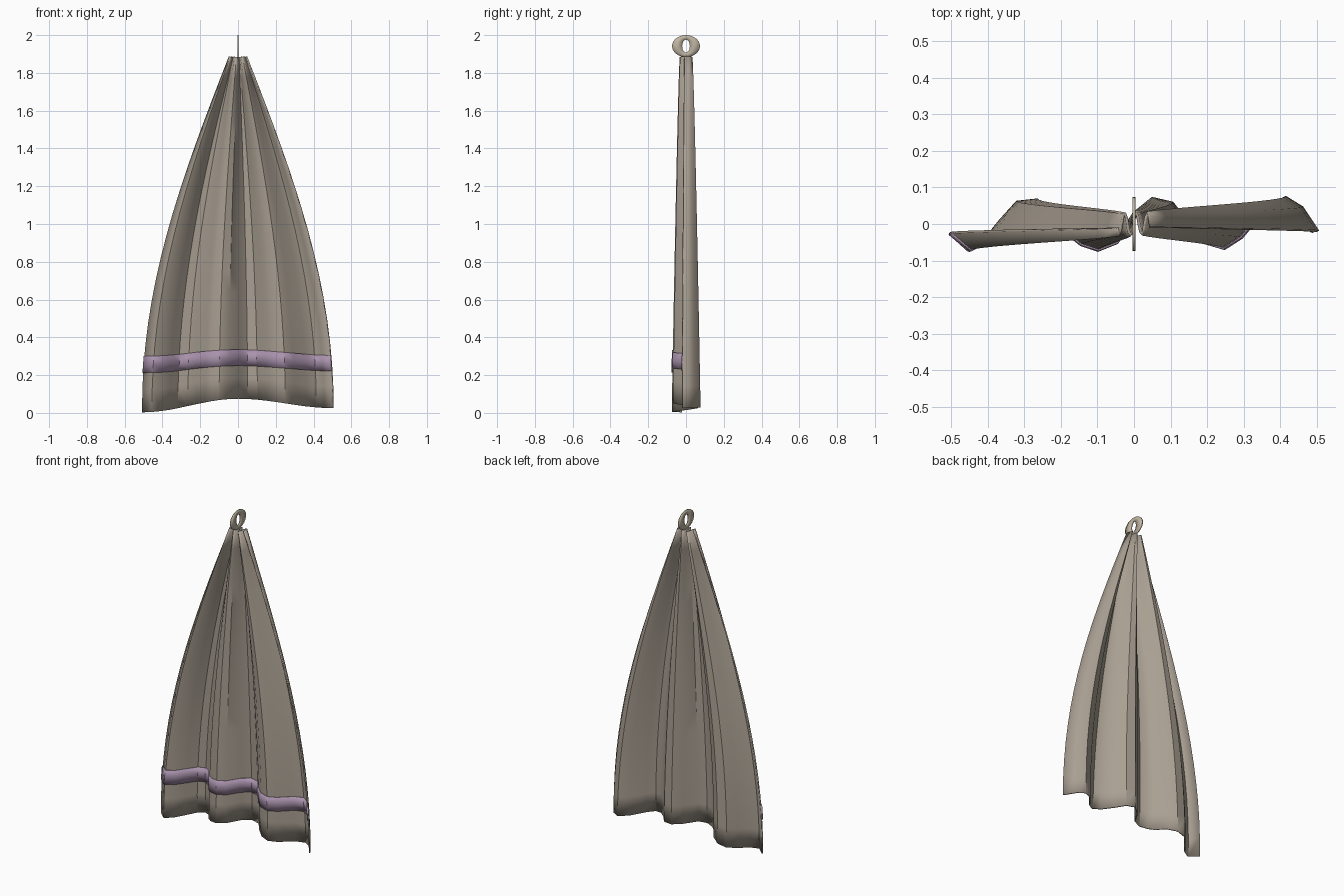
import bpy, bmesh, math

if "Cube" in bpy.data.objects:
    bpy.data.objects.remove(bpy.data.objects["Cube"])

TOP = 1.885
# pleated cross-section of the hem (x, y)
HEM = [(-.505, -.025), (-.455, -.071), (-.41, -.045), (-.365, .01), (-.32, .06),
       (-.265, .066), (-.215, .03), (-.175, -.03), (-.145, -.055), (-.10, -.071),
       (-.05, -.05), (0, .03), (.05, .071), (.105, .058), (.15, 0), (.20, -.05),
       (.25, -.066), (.295, -.035), (.36, .045), (.415, .073), (.46, .045), (.503, -.02)]


def mat(name, color):
    m = bpy.data.materials.new(name)
    m.diffuse_color = (*color, 1)
    m.use_nodes = True
    m.node_tree.nodes["Principled BSDF"].inputs["Base Color"].default_value = m.diffuse_color
    return m


def point(i, z):
    # cloth fans out from the gathered top to the hem
    t = max(0, min(1, (TOP - z) / 1.85))
    s = math.sin(t * math.pi / 2)
    x, y = HEM[i]
    return (x * (.09 + .91 * s), y * (.42 + .58 * t ** .8), z)


def finish(name, bm, material, thickness, offset):
    me = bpy.data.meshes.new(name)
    bm.to_mesh(me)
    bm.free()
    ob = bpy.data.objects.new(name, me)
    bpy.context.collection.objects.link(ob)
    me.materials.append(material)
    mod = ob.modifiers.new("thickness", 'SOLIDIFY')
    mod.thickness, mod.offset = thickness, offset
    bpy.ops.object.select_all(action='DESELECT')
    bpy.context.view_layer.objects.active = ob
    ob.select_set(True)
    bpy.ops.object.shade_smooth_by_angle(angle=math.radians(35))
    return ob


def sheet(name, z_top, z_bottom, rows, material, thickness, offset):
    bm = bmesh.new()
    grid = []
    for r in range(rows + 1):
        v = r / rows
        grid.append([bm.verts.new(point(i, z_top(x) * (1 - v) + z_bottom(x) * v))
                     for i, (x, _) in enumerate(HEM)])
    for a, b in zip(grid, grid[1:]):
        for i in range(len(HEM) - 1):
            bm.faces.new((a[i], b[i], b[i + 1], a[i + 1]))
    return finish(name, bm, material, thickness, offset)


def arch(mid, left, right):
    # height curve: highest at the centre, lower towards both sides
    return lambda x: mid - (mid - (left if x < 0 else right)) * math.sin(math.pi * x / 1.02) ** 2


cloth_mat = mat("cloth", (.40, .35, .29))
stripe_mat = mat("stripe", (.40, .29, .42))
loop_mat = mat("loop", (.52, .46, .36))

# hanging cloth and the woven stripe on its front
sheet("towel_cloth", lambda x: TOP, arch(.075, .003, .025), 16, cloth_mat, .008, 0)
sheet("towel_stripe", arch(.335, .30, .305), arch(.25, .212, .222), 2, stripe_mat, .009, 1)

# flat oval hanging loop
bm = bmesh.new()
N = 28
ring = []
for k in range(N):
    a = 2 * math.pi * k / N
    c, s = math.cos(a), math.sin(a)
    ring.append((bm.verts.new((0, .074 * c, 1.942 + .058 * s)),
                 bm.verts.new((0, .020 * c, 1.942 + .034 * s))))
for k in range(N):
    a, b = ring[k], ring[(k + 1) % N]
    bm.faces.new((a[0], b[0], b[1], a[1]))
finish("hanging_loop", bm, loop_mat, .007, 0)
